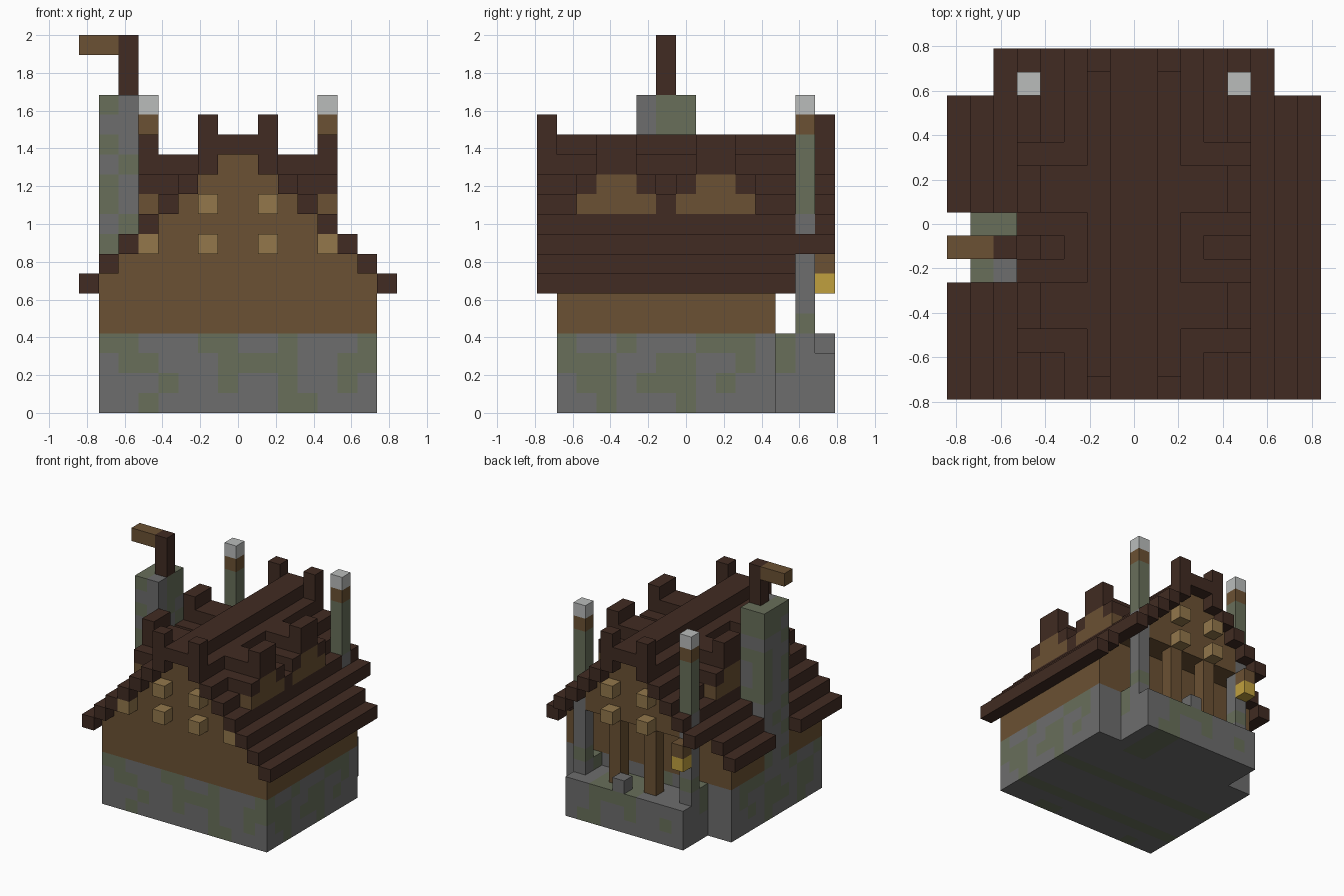
import bpy, bmesh

cube = bpy.data.objects.get("Cube")
if cube:
    bpy.data.objects.remove(cube, do_unlink=True)

UNIT = 2 / 19          # edge of one block
WIDE, DEEP = 16, 15    # block counts across and along


def linear(hex_code):
    out = []
    for n in (0, 2, 4):
        c = int(hex_code[n:n + 2], 16) / 255
        out.append(c / 12.92 if c < 0.04 else ((c + 0.055) / 1.055) ** 2.4)
    return (*out, 1)


def material(name, hex_code):
    mat = bpy.data.materials.new(name)
    mat.use_nodes = True
    mat.diffuse_color = linear(hex_code)
    mat.node_tree.nodes["Principled BSDF"].inputs["Base Color"].default_value = linear(hex_code)
    return mat


MATS = {
    "stone": material("grey stone", "6d6d6d"),
    "moss": material("mossy stone", "686f5a"),
    "wood": material("brown planks", "6b5133"),
    "dark": material("dark roof wood", "412b22"),
    "beam": material("light beam ends", "93774b"),
    "pale": material("pale stone cap", "babcbb"),
    "glow": material("yellow lantern", "c0a03e"),
}
COLOURS = list(MATS)
cells = {}


def span(v):
    return range(v[0], v[1] + 1) if isinstance(v, tuple) else (v,)


def fill(part, colour, x, y, z, mirror=False):
    """Fill a range of blocks; colour may be a rule of the block position."""
    for i in span(x):
        for j in span(y):
            for k in span(z):
                for a in ({i, WIDE - 1 - i} if mirror else {i}):
                    cells[a, j, k] = (part, colour(a, j, k) if callable(colour) else colour)


# Moss patches on the stone walls, top row first
FRONT_MOSS = ("MM...MM..M...M", ".MM...MMMM..MM", "...M..M..M..M.", "..M......MM...")
SIDE_MOSS = ("M..M...MMM.MM.", "MMM..MM..M.M..", ".MM.MMM.M.....", "..M...M.......")


def wall_moss(i, j, k):
    along_x = j == 1 or (j > 10 and 3 < i < 12)
    rows, n = (FRONT_MOSS, i - 1) if along_x else (SIDE_MOSS, j - 1)
    return "moss" if rows[3 - k][n] == "M" else "stone"


def chimney_moss(i, j, k):
    if k < 4:
        return wall_moss(i, j, k)
    if k > 13:
        return "stone" if j == 5 and (i == 2 or k == 14) else "moss"
    return "moss" if (i * 5 + j * 3 + k * k) % 7 < 3 else "stone"


# Stone base and plank walls
fill("stone_base", wall_moss, (1, 14), (1, 11), (0, 3))
fill("plank_walls", "wood", (1, 14), (1, 11), (4, 5))
fill("porch", wall_moss, (3, 12), (12, 14), (0, 2))
fill("porch", wall_moss, 3, (12, 13), 3, mirror=True)
fill("porch", "stone", 8, 14, 3)

# Stepped roof with gable walls beneath it
for step in range(7):
    k = 6 + step
    roof_end = 12 if step < 2 else 14
    wall_end = 11 if step < 2 else 13
    fill("main_roof", "dark", step, (0, roof_end), k, mirror=True)
    fill("gable_walls", "wood", (step + 1, WIDE - 2 - step), (1, wall_end), k)
fill("roof_ridge", "dark", (7, 8), (0, 14), 13)
for j in (0, 14):
    fill("gable_spikes", "dark", 6, j, (13, 14), mirror=True)

# Beam ends on both gables
for j in (0, 14):
    fill("beam_ends", "beam", 6, j, 8, mirror=True)
    fill("beam_ends", "beam", 6, j, 10, mirror=True)
fill("beam_ends", "beam", 3, 0, 8, mirror=True)

# Two dormers on each roof slope
for j in (3, 8):
    fill("dormer_walls", "wood", (3, 5), (j - 1, j + 2), 10, mirror=True)
    fill("dormer_walls", "wood", (3, 5), (j, j + 1), 11, mirror=True)
    for side in (j - 1, j + 2):
        fill("dormer_roofs", "dark", (3, 5), side, 11, mirror=True)
    fill("dormer_roofs", "dark", (3, 5), (j, j + 1), 12, mirror=True)
    fill("dormer_spikes", "dark", 3, (j, j + 1), 13, mirror=True)
fill("dormer_valley", "dark", 12, 6, 10)

# Back pillars, porch posts and lantern
fill("pillars", lambda i, j, k: "moss" if k in (4, 10, 11, 12, 13) else "stone",
     3, 13, (3, 13), mirror=True)
fill("pillars", "wood", 3, 13, 14, mirror=True)
fill("pillars", "pale", 3, 13, 15, mirror=True)
fill("porch_posts", "wood", 6, 13, (3, 7), mirror=True)
fill("lantern_bracket", "wood", 3, 14, 7)
fill("lantern", "glow", 3, 14, 6)

# Chimney with its pole and flag; the eave stops beside it
for j in (5, 6, 7):
    cells.pop((0, j, 6))
fill("chimney", chimney_moss, (1, 2), (5, 7), (0, 15))
fill("flag_pole", "dark", 2, 6, (16, 18))
fill("flag", "wood", (0, 1), 6, 18)


def build(part):
    """Make one object from the outward faces of a part's blocks."""
    bm = bmesh.new()
    corners = {}

    def corner(p):
        if p not in corners:
            x, y, z = p
            corners[p] = bm.verts.new(((x - WIDE / 2) * UNIT, (y - DEEP / 2) * UNIT, z * UNIT))
        return corners[p]

    for cell, (owner, colour) in cells.items():
        if owner != part:
            continue
        for axis in range(3):
            for sign in (0, 1):
                near = list(cell)
                near[axis] += 1 if sign else -1
                if tuple(near) in cells:
                    continue
                u, v = (axis + 1) % 3, (axis + 2) % 3
                loop = []
                for du, dv in ((0, 0), (1, 0), (1, 1), (0, 1)):
                    p = list(cell)
                    p[axis] += sign
                    p[u] += du
                    p[v] += dv
                    loop.append(corner(tuple(p)))
                face = bm.faces.new(loop if sign else loop[::-1])
                face.material_index = used[part].index(colour)
    mesh = bpy.data.meshes.new(part)
    # Merge flat neighbours of one colour into larger panels
    bmesh.ops.dissolve_limit(bm, angle_limit=0.01, verts=bm.verts, edges=bm.edges,
                             delimit={'MATERIAL'})
    bm.to_mesh(mesh)
    bm.free()
    for colour in used[part]:
        mesh.materials.append(MATS[colour])
    obj = bpy.data.objects.new(part, mesh)
    bpy.context.scene.collection.objects.link(obj)


used = {}
for owner, colour in cells.values():
    names = used.setdefault(owner, [])
    if colour not in names:
        names.append(colour)
for part in used:
    build(part)
